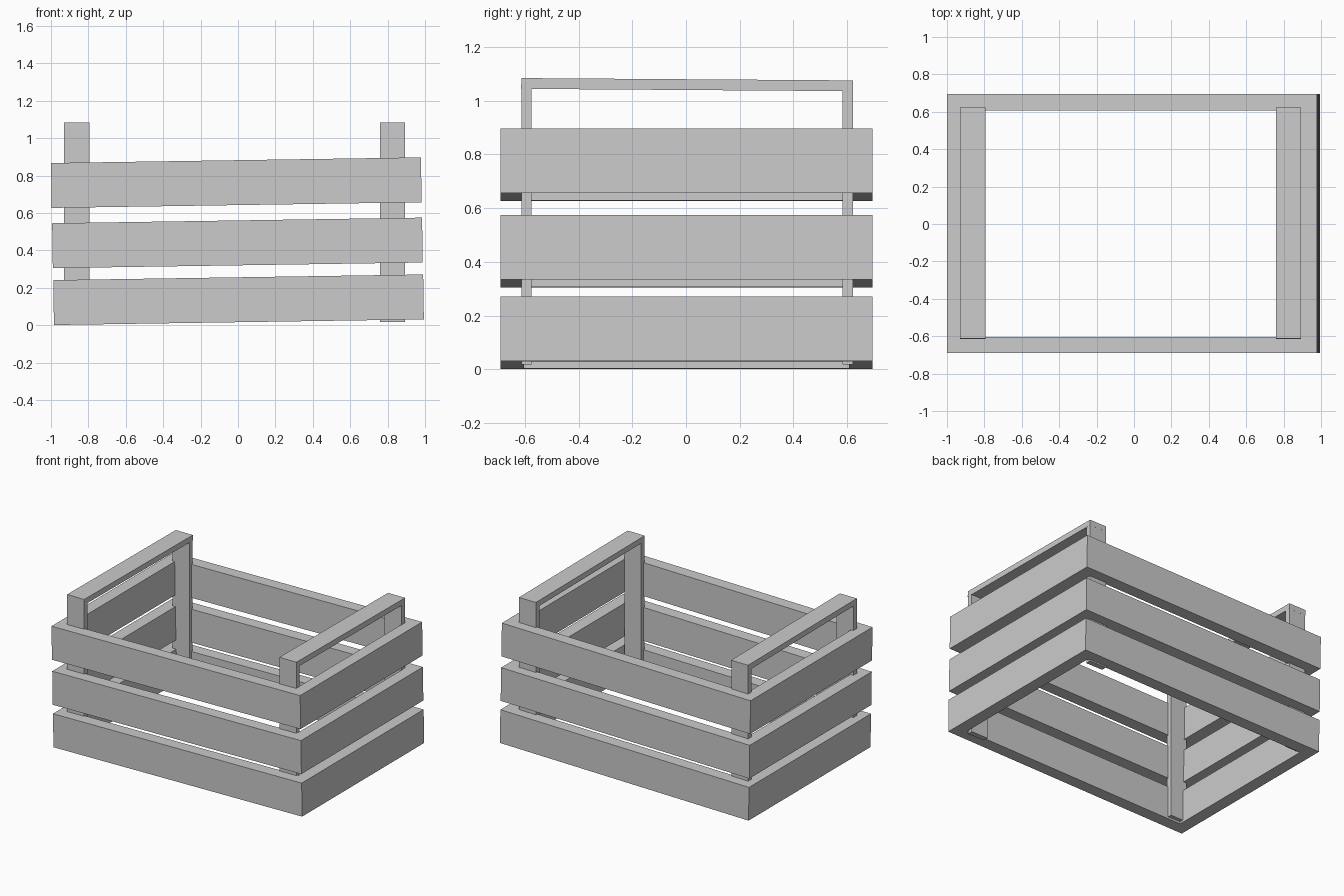
import bpy, bmesh
from math import radians
from mathutils import Matrix, Vector

if "Cube" in bpy.data.objects:
    bpy.data.objects.remove(bpy.data.objects["Cube"])


def box(name, center, size, local=(0, 0, 0), tilt=None):
    """Box of given size, offset by local, optionally tilted, placed at center."""
    bm = bmesh.new()
    bmesh.ops.create_cube(bm, size=1.0)
    bmesh.ops.scale(bm, vec=size, verts=bm.verts)
    bmesh.ops.translate(bm, vec=local, verts=bm.verts)
    mesh = bpy.data.meshes.new(name)
    bm.to_mesh(mesh)
    bm.free()
    obj = bpy.data.objects.new(name, mesh)
    obj.matrix_world = Matrix.Translation(Vector(center)) @ (tilt or Matrix())
    bpy.context.collection.objects.link(obj)
    return obj


LENGTH, WIDTH, HEIGHT, THICK = 1.978, 1.386, 0.24, 0.088
slat_tilt = Matrix.Rotation(radians(-0.87), 4, 'Y')
handle_tilt = Matrix.Rotation(radians(-0.4), 4, 'X')

# Three slightly tilted rings of slats
for row, (x, z) in {"bottom": (0.003, 0.136), "middle": (-0.003, 0.44),
                    "top": (-0.009, 0.762)}.items():
    c = (x, 0.002, z)
    for side, s in (("front", -1), ("back", 1)):
        box(f"{row}_{side}_slat", c, (LENGTH, THICK, HEIGHT),
            (0, s * (WIDTH - THICK) / 2, 0), slat_tilt)
    for side, s in (("left", -1), ("right", 1)):
        box(f"{row}_{side}_slat", c, (THICK, WIDTH - 2 * THICK, HEIGHT),
            (s * (LENGTH - THICK) / 2, 0, 0), slat_tilt)

# Corner posts and the handle bar joining each pair
for side, x in (("left", -0.862), ("right", 0.826)):
    for end, y, top in (("front", -0.594, 1.07), ("back", 0.602, 1.06)):
        box(f"{side}_{end}_post", (x, y, (top + 0.018) / 2),
            (0.134, 0.038, top - 0.018))
    box(f"{side}_handle", (x, 0.004, 1.06), (0.135, 1.235, 0.04), tilt=handle_tilt)
